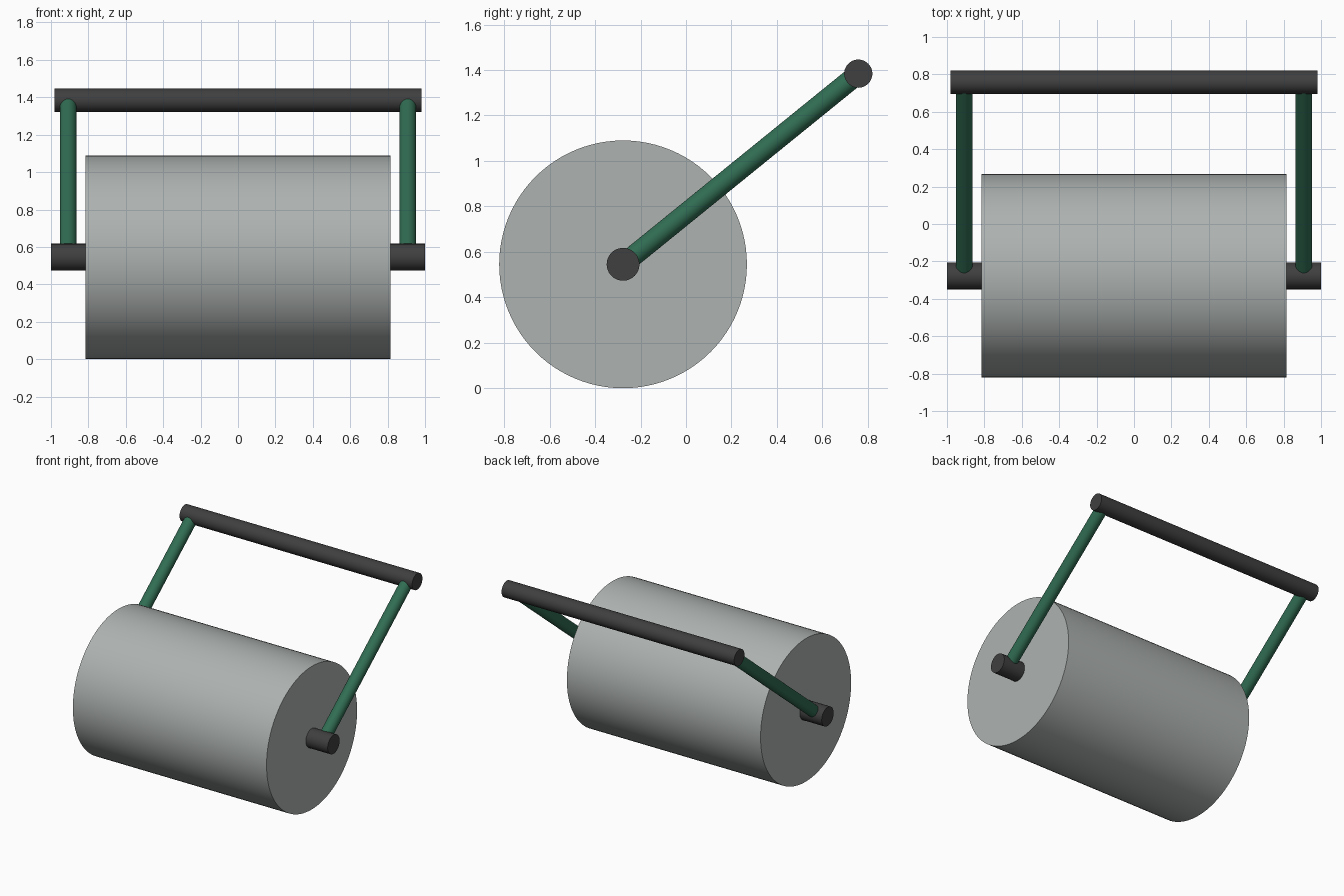
import bpy
import math
from mathutils import Vector

cube = bpy.data.objects.get("Cube")
if cube:
    bpy.data.objects.remove(cube, do_unlink=True)


def make_material(name, rgb):
    mat = bpy.data.materials.new(name)
    mat.use_nodes = True
    mat.diffuse_color = (*rgb, 1)
    mat.node_tree.nodes["Principled BSDF"].inputs["Base Color"].default_value = (*rgb, 1)
    return mat


def rod(name, start, end, radius, mat, sides=48):
    """Smooth-sided cylinder running between two points."""
    start, end = Vector(start), Vector(end)
    span = end - start
    bpy.ops.mesh.primitive_cylinder_add(
        vertices=sides, radius=radius, depth=span.length,
        location=(start + end) / 2,
        rotation=span.to_track_quat("Z", "Y").to_euler())
    obj = bpy.context.object
    obj.name = name
    obj.data.materials.append(mat)
    bpy.ops.object.shade_smooth_by_angle(angle=math.radians(30))
    return obj


def cross_rod(name, half_length, centre, radius, mat, sides=48):
    """Rod lying along x, centred on a (y, z) point."""
    return rod(name, (-half_length, *centre), (half_length, *centre), radius, mat, sides)


steel = make_material("drum grey", (0.42, 0.45, 0.44))
green = make_material("frame green", (0.03, 0.15, 0.085))
dark = make_material("dark grey", (0.05, 0.05, 0.05))

axle_centre = (-0.277, 0.545)
grip_centre = (0.758, 1.384)

# Roller drum and the axle through it
cross_rod("drum", 0.816, axle_centre, 0.545, steel, 96)
cross_rod("axle", 1.0, axle_centre, 0.072, dark)

# Push handle
cross_rod("handle_grip", 0.98, grip_centre, 0.062, dark)

# Side arms from axle to handle
for side, x in (("left", 0.908), ("right", -0.908)):
    rod(side + "_arm", (x, *axle_centre), (x, *grip_centre), 0.045, green)
